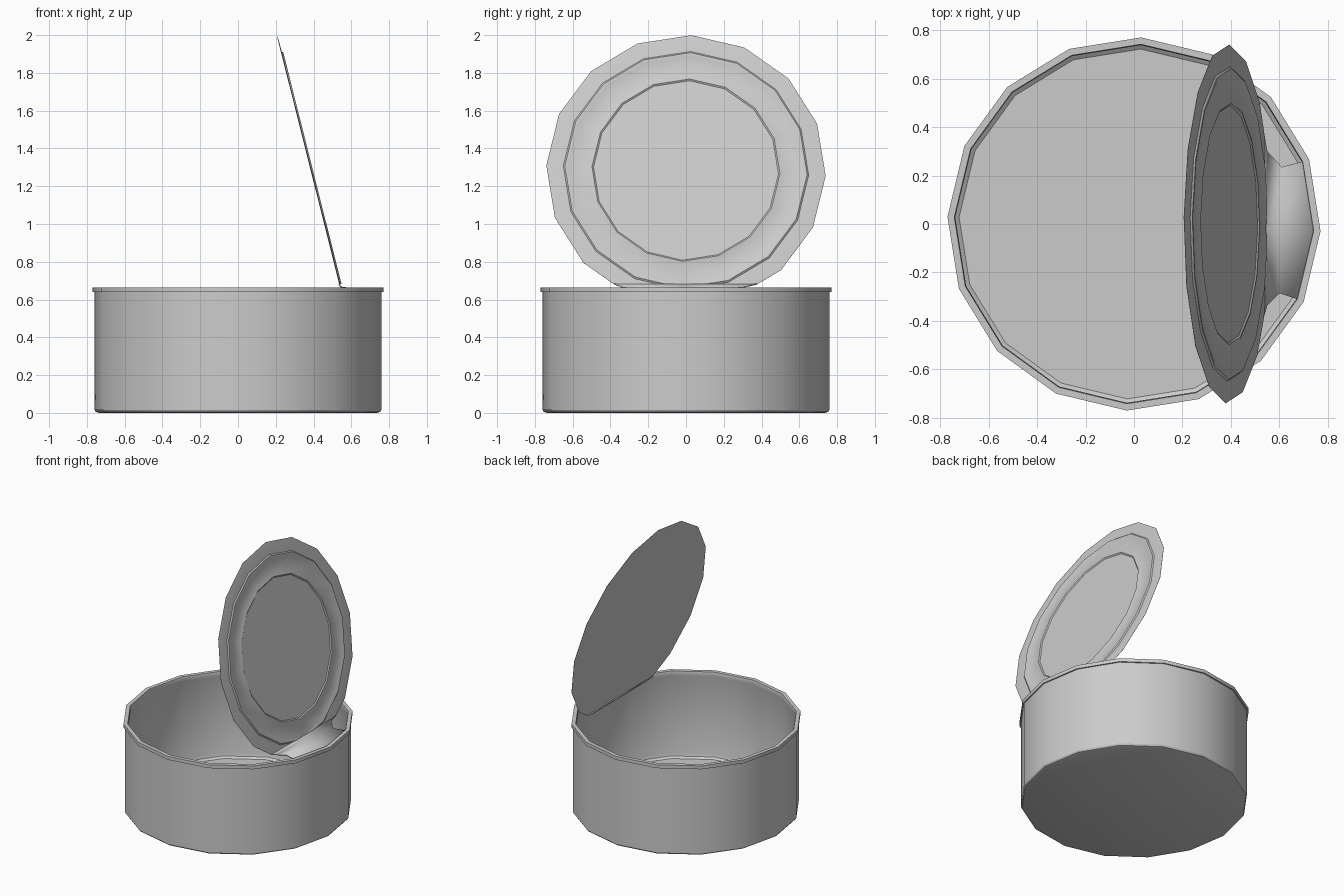
import bpy, bmesh, math
from mathutils import Matrix, Vector

if "Cube" in bpy.data.objects:
    bpy.data.objects.remove(bpy.data.objects["Cube"], do_unlink=True)

SIDES = 16
TURN = math.radians(-2.2)

# One bare metal colour
metal = bpy.data.materials.new("tin_grey")
metal.use_nodes = True
grey = (0.6, 0.6, 0.6, 1)
metal.diffuse_color = grey
bsdf = next(n for n in metal.node_tree.nodes if n.type == 'BSDF_PRINCIPLED')
bsdf.inputs["Base Color"].default_value = grey


def lathe(profile):
    """Revolve (radius, height) points and cap both ends."""
    bm = bmesh.new()
    rings = []
    for r, h in profile:
        angles = [TURN + math.tau * i / SIDES for i in range(SIDES)]
        rings.append([bm.verts.new((r * math.cos(a), r * math.sin(a), h)) for a in angles])
    for low, high in zip(rings, rings[1:]):
        for i in range(SIDES):
            j = (i + 1) % SIDES
            bm.faces.new((low[i], low[j], high[j], high[i]))
    bm.faces.new(rings[0][::-1])
    bm.faces.new(rings[-1])
    return bm


def finish(bm, name, angle=30):
    bmesh.ops.recalc_face_normals(bm, faces=bm.faces)
    mesh = bpy.data.meshes.new(name)
    bm.to_mesh(mesh)
    bm.free()
    mesh.materials.append(metal)
    ob = bpy.data.objects.new(name, mesh)
    bpy.context.collection.objects.link(ob)
    bpy.ops.object.select_all(action='DESELECT')
    ob.select_set(True)
    bpy.context.view_layer.objects.active = ob
    bpy.ops.object.shade_smooth_by_angle(angle=math.radians(angle))
    return ob


# Open can: outer wall, stepped rim, inner wall, rounded floor edge
finish(lathe([
    (0.738, 0), (0.753, 0.005), (0.76, 0.016), (0.76, 0.64),
    (0.77, 0.64), (0.77, 0.665), (0.742, 0.665), (0.738, 0.645),
    (0.743, 0.63), (0.743, 0.06), (0.738, 0.042), (0.722, 0.03),
]), "can_body")

# Lid: flat back, thin flange and raised band around a sunken panel
lid = lathe([
    (0.74, 0), (0.74, 0.001), (0.71, 0.004), (0.65, 0.005),
    (0.642, 0.012), (0.63, 0.012), (0.622, 0.009),
    (0.512, 0.009), (0.506, 0.012), (0.498, 0.012), (0.49, 0.006),
])
cut = bmesh.ops.bisect_plane(lid, geom=lid.verts[:] + lid.edges[:] + lid.faces[:],
                             plane_co=(0, -0.62, 0), plane_no=(0, -1, 0),
                             clear_outer=True)
bmesh.ops.holes_fill(lid, edges=[e for e in lid.edges if e.is_boundary], sides=0)
tilt = math.radians(14.1)
across = Vector((0, 1, 0))
up = Vector((-math.sin(tilt), 0, math.cos(tilt)))
facing = across.cross(up)
place = Matrix((across, up, facing)).transposed().to_4x4()
place.translation = (0.385, 0, 1.282)
bmesh.ops.transform(lid, matrix=place, verts=lid.verts)
finish(lid, "opened_lid")

# Bent tab joining the lid to the rim; rows of right, middle, left points
rows = [
    [(0.537, -0.38, 0.684), (0.537, -0.02, 0.684), (0.537, 0.377, 0.684)],
    [(0.55, -0.335, 0.668), (0.55, -0.02, 0.668), (0.55, 0.30, 0.668)],
    [(0.60, -0.285, 0.66), (0.60, -0.02, 0.66), (0.61, 0.235, 0.66)],
    [(0.681, -0.313, 0.658), (0.75, -0.03, 0.658), (0.703, 0.26, 0.658)],
]
tab = bmesh.new()
grid = [[tab.verts.new(p) for p in row] for row in rows]
for a, b in zip(grid, grid[1:]):
    for i in range(2):
        tab.faces.new((a[i], b[i], b[i + 1], a[i + 1]))
hinge = finish(tab, "hinge_tab", 60)
thick = hinge.modifiers.new("thickness", 'SOLIDIFY')
thick.thickness = 0.008
thick.offset = -1
